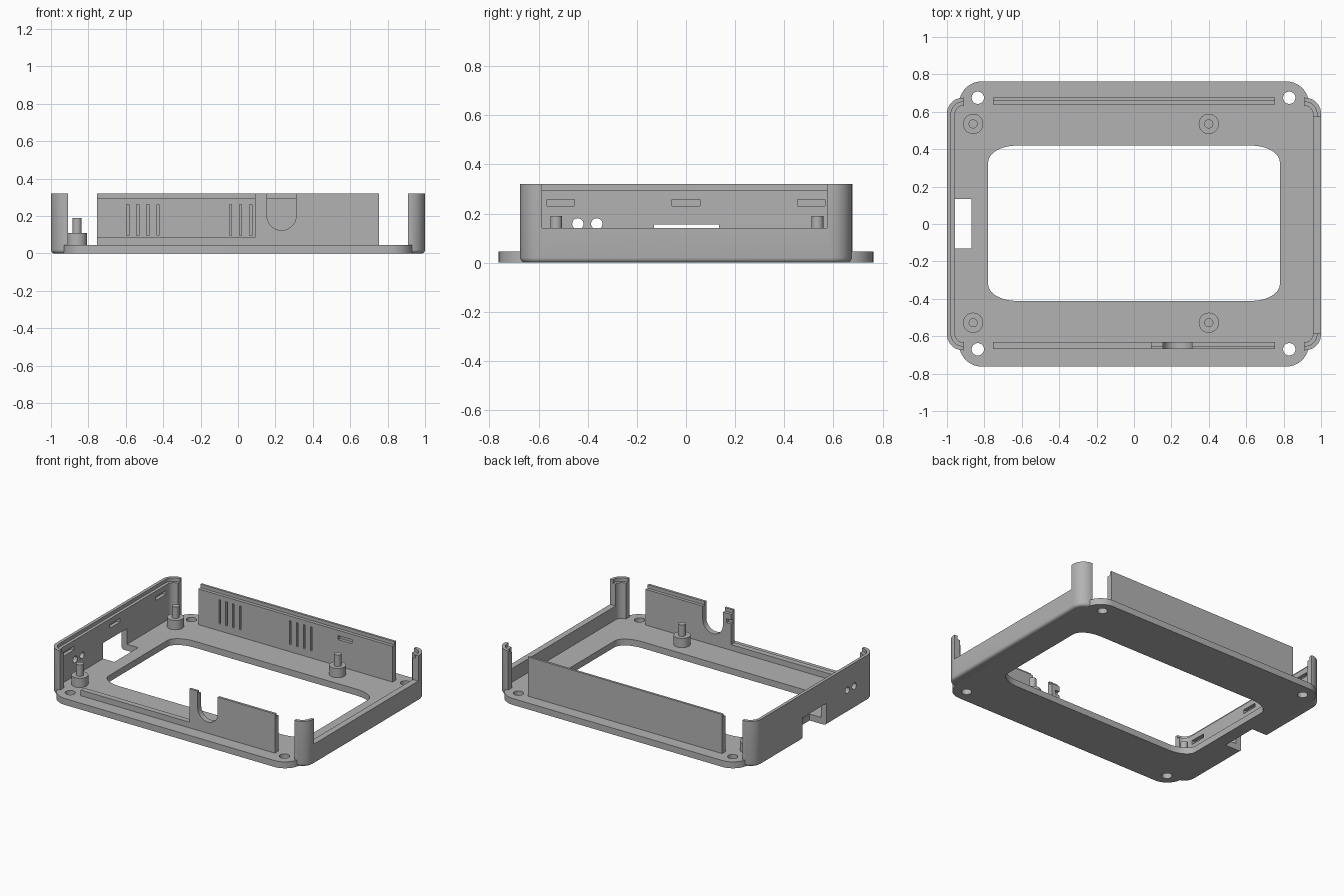
import bpy, bmesh, math

old = bpy.data.objects.get("Cube")
if old:
    bpy.data.objects.remove(old, do_unlink=True)

grey = bpy.data.materials.new("plain_grey")
grey.use_nodes = True
colour = (0.45, 0.45, 0.45, 1)
grey.diffuse_color = colour
grey.node_tree.nodes["Principled BSDF"].inputs["Base Color"].default_value = colour

FLOOR, TOP, STEP = 0.045, 0.32, 0.296


def rounded(hx, hy, rx, ry=None, cy=0.0, n=10):
    """Outline of a rectangle with elliptical corners."""
    ry = ry or rx
    pts = []
    for k, (sx, sy) in enumerate([(1, 1), (-1, 1), (-1, -1), (1, -1)]):
        for i in range(n + 1):
            a = math.pi / 2 * (k + i / n)
            pts.append((sx * (hx - rx) + rx * math.cos(a),
                        cy + sy * (hy - ry) + ry * math.sin(a)))
    return pts


def circle(cx, cy, r, n=32):
    return [(cx + r * math.cos(2 * math.pi * i / n),
             cy + r * math.sin(2 * math.pi * i / n)) for i in range(n)]


def prism(name, outline, lo, hi, axis="z", bevel=0):
    """Extrude an outline along an axis; the outline gives the other two in order."""
    place = {"z": lambda a, b, c: (a, b, c),
             "y": lambda a, b, c: (a, c, b),
             "x": lambda a, b, c: (c, a, b)}[axis]
    bm = bmesh.new()
    low = [bm.verts.new(place(a, b, lo)) for a, b in outline]
    high = [bm.verts.new(place(a, b, hi)) for a, b in outline]
    base = bm.faces.new(low)
    bm.faces.new(high)
    for i in range(len(low)):
        j = (i + 1) % len(low)
        bm.faces.new((low[i], low[j], high[j], high[i]))
    bmesh.ops.recalc_face_normals(bm, faces=bm.faces[:])
    if bevel:
        bmesh.ops.bevel(bm, geom=list(base.edges), offset=bevel, segments=4,
                        profile=0.5, affect="EDGES")
    mesh = bpy.data.meshes.new(name)
    bm.to_mesh(mesh)
    bm.free()
    mesh.materials.append(grey)
    ob = bpy.data.objects.new(name, mesh)
    bpy.context.collection.objects.link(ob)
    return ob


def box(name, x0, x1, y0, y1, z0, z1):
    return prism(name, [(x0, y0), (x1, y0), (x1, y1), (x0, y1)], z0, z1)


def combine(target, other, operation="DIFFERENCE"):
    """Apply a boolean and remove the helper."""
    mod = target.modifiers.new("bool", "BOOLEAN")
    mod.operation, mod.object, mod.solver = operation, other, "EXACT"
    bpy.context.view_layer.objects.active = target
    bpy.ops.object.modifier_apply(modifier=mod.name)
    bpy.data.objects.remove(other, do_unlink=True)


parts = []

# Tray with end walls and corner posts
tray = prism("tray", rounded(1, 0.675, 0.085), 0, TOP, bevel=0.02)
parts.append(tray)
combine(tray, prism("cavity", rounded(0.957, 0.632, 0.045), FLOOR, 1))
combine(tray, prism("lip_step", rounded(0.978, 0.653, 0.065), STEP, 1))
combine(tray, box("long_side_gap", -0.91, 0.91, -1, 1, FLOOR, 1))
combine(tray, box("low_end_gap", 0.8, 1.2, -0.585, 0.573, 0.142, 1))

# Mounting flange
combine(tray, prism("flange", rounded(0.935, 0.762, 0.12), 0, FLOOR), "UNION")
for x in (-0.835, 0.83):
    for y in (-0.67, 0.675):
        combine(tray, prism("screw_hole", circle(x, y, 0.033), -1, 0.1))

# Large window in the floor and connector notch in the end wall
combine(tray, prism("window", rounded(0.78, 0.415, 0.15, 0.09, 0.004), -1, 0.1))
combine(tray, box("notch", -1.2, -0.87, -0.13, 0.135, -1, 0.155))

# Round holes and latch recesses in the end wall
for y in (-0.44, -0.363):
    combine(tray, prism("round_hole", circle(y, 0.158, 0.023), -1.2, -0.9, "x"))
for y in (-0.51, 0, 0.51):
    combine(tray, box("latch", -0.982, -0.9, y - 0.056, y + 0.056, 0.23, 0.258))

# Back wall with stepped top, vent grooves and a latch recess
back = box("back_wall", -0.755, 0.755, 0.638, 0.677, FLOOR, TOP)
parts.append(back)
combine(back, box("back_step", -1, 1, 0.6, 0.661, STEP, 1))
for group in (-0.59, -0.04):
    for i in range(4):
        x = group + i * 0.054
        combine(back, box("vent", x - 0.006, x + 0.006, 0.6, 0.665, 0.095, 0.263))
combine(back, box("latch", 0.33, 0.44, 0.6, 0.66, 0.23, 0.258))

# Front wall with low stretch and U-shaped cable slot
front = box("front_wall", -0.755, 0.755, -0.669, -0.63, FLOOR, TOP)
parts.append(front)
combine(front, box("front_step", -1, 1, -0.652, -0.6, STEP, 1))
combine(front, box("low_stretch", -1, 0.09, -1, -0.5, 0.085, 1))
slot = [(0.233 + 0.078 * math.cos(math.pi * (1 + i / 20)),
         0.202 + 0.078 * math.sin(math.pi * (1 + i / 20))) for i in range(21)]
slot += [(0.311, 1), (0.155, 1)]
combine(front, prism("cable_slot", slot, -1, -0.5, "y"))
combine(front, box("latch", 0.05, 0.125, -0.65, -0.5, 0.23, 0.258))

# Board standoffs with locating pins
for x in (-0.86, 0.4):
    for y in (-0.528, 0.535):
        post = prism("standoff", circle(x, y, 0.054), FLOOR - 0.01, 0.11)
        combine(post, prism("pin", circle(x, y, 0.024), 0.08, 0.19), "UNION")
        parts.append(post)

# Smooth curved sides, sharp edges
bpy.ops.object.select_all(action="DESELECT")
for ob in parts:
    ob.select_set(True)
bpy.context.view_layer.objects.active = tray
bpy.ops.object.shade_smooth_by_angle(angle=math.radians(30))
